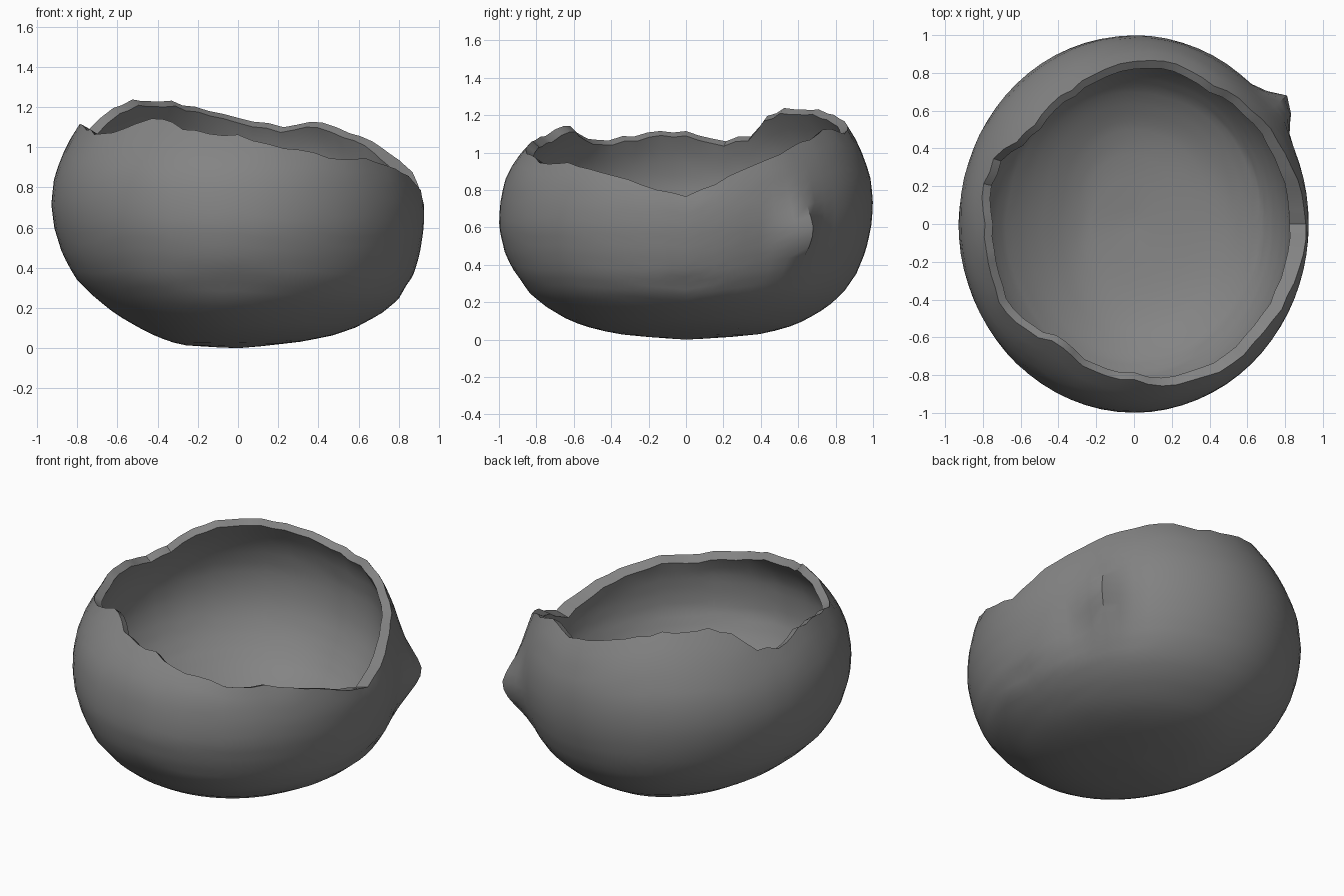
import bpy, bmesh, math, random

if "Cube" in bpy.data.objects:
    bpy.data.objects.remove(bpy.data.objects["Cube"])

random.seed(4)
COLS, ROWS = 72, 26

# Outer silhouettes: radius at each height, seen towards the four sides
HEIGHTS = [0, .01, .03, .06, .10, .17, .25, .35, .47, .60, .72, .85, .95, 1.05, 1.15, 1.25]
RIGHT = [0, .12, .30, .46, .58, .71, .81, .87, .905, .925, .925, .90, .87, .83, .77, .71]
LEFT = [0, .24, .33, .41, .49, .61, .71, .81, .875, .915, .93, .915, .88, .83, .77, .69]
BACK = [0, .20, .40, .53, .63, .75, .84, .91, .96, .99, 1.0, .99, .96, .92, .86, .80]
FRONT = [0, .16, .37, .50, .62, .74, .84, .92, .97, 1.0, .995, .97, .92, .84, .75, .68]

# Wall thickness at each height: heavy base, thin rim
WALL_HEIGHTS = [0, .17, .35, .60, .80, 1.05, 1.3]
WALL = [.17, .17, .155, .11, .085, .05, .045]

# Broken rim: azimuth in degrees and height
RIM_ANGLES = [0, 15, 30, 45, 63, 75, 90, 105, 118, 135, 146, 155, 168, 180,
              198, 212, 222, 238, 252, 270, 285, 300, 318, 335, 348, 360]
RIM_HEIGHTS = [.77, .87, .97, 1.05, 1.13, 1.10, 1.14, 1.20, 1.235, 1.23, 1.19, 1.09, 1.06, 1.12,
               1.10, 1.06, 1.08, 1.16, 1.08, 1.06, 1.0, .95, .94, .88, .80, .77]

# Outer lumps: azimuth, height, angular width, height width, size
LUMPS = [(39, .57, 6, .17, .115), (268, .33, 14, .06, -.012), (0, .30, 7, .05, -.012)]


def sample(xs, ys, x):
    for i in range(len(xs) - 1):
        if x <= xs[i + 1]:
            t = (x - xs[i]) / (xs[i + 1] - xs[i])
            return ys[i] + t * (ys[i + 1] - ys[i])
    return ys[-1]


def radius(a, z):
    c, s = math.cos(a), math.sin(a)
    rx = sample(HEIGHTS, RIGHT if c > 0 else LEFT, z)
    ry = sample(HEIGHTS, BACK if s > 0 else FRONT, z)
    return 1 / math.sqrt((c / rx) ** 2 + (s / ry) ** 2)


# Outer shell, ending at the uneven rim
bm = bmesh.new()
bottom = bm.verts.new((0, 0, 0))
rings = [[] for _ in range(ROWS)]
for j in range(COLS):
    deg = 360 * j / COLS
    a = math.radians(deg)
    rim = sample(RIM_ANGLES, RIM_HEIGHTS, deg) + random.uniform(-.008, .008)
    for k in range(ROWS):
        z = rim * ((k + 1) / ROWS) ** 1.7
        r = radius(a, z)
        if k == ROWS - 1:
            r += random.uniform(-.008, .004)
        rings[k].append(bm.verts.new((r * math.cos(a), r * math.sin(a), z)))
for j in range(COLS):
    n = (j + 1) % COLS
    bm.faces.new((bottom, rings[0][n], rings[0][j]))
    for lo, hi in zip(rings, rings[1:]):
        bm.faces.new((lo[j], lo[n], hi[n], hi[j]))
mesh = bpy.data.meshes.new("broken_bowl")
bm.to_mesh(mesh)
bm.free()
bowl = bpy.data.objects.new("broken_bowl", mesh)
bpy.context.collection.objects.link(bowl)

# Inner wall
group = bowl.vertex_groups.new(name="thickness")
for v in mesh.vertices:
    group.add([v.index], sample(WALL_HEIGHTS, WALL, v.co.z) / WALL[0], 'REPLACE')
outer_count = len(mesh.vertices)
wall = bowl.modifiers.new("wall", 'SOLIDIFY')
wall.thickness = WALL[0]
wall.offset = -1
wall.vertex_group = "thickness"
bpy.context.view_layer.objects.active = bowl
bowl.select_set(True)
bpy.ops.object.modifier_apply(modifier="wall")

# Broken nub and shallow dents on the outside only
for v in list(bowl.data.vertices)[:outer_count]:
    flat = math.hypot(v.co.x, v.co.y)
    if flat < .1:
        continue
    deg = math.degrees(math.atan2(v.co.y, v.co.x))
    push = 0
    for a, h, wa, wh, size in LUMPS:
        d = (deg - a + 180) % 360 - 180
        push += size * math.exp(-(d / wa) ** 2 - ((v.co.z - h) / wh) ** 2)
    v.co.x *= 1 + push / flat
    v.co.y *= 1 + push / flat
bpy.ops.object.shade_smooth_by_angle(angle=math.radians(35))

# Dark grey clay
clay = bpy.data.materials.new("dark_grey_clay")
clay.diffuse_color = (.23, .23, .23, 1)
clay.use_nodes = True
clay.node_tree.nodes["Principled BSDF"].inputs["Base Color"].default_value = clay.diffuse_color
bowl.data.materials.append(clay)
